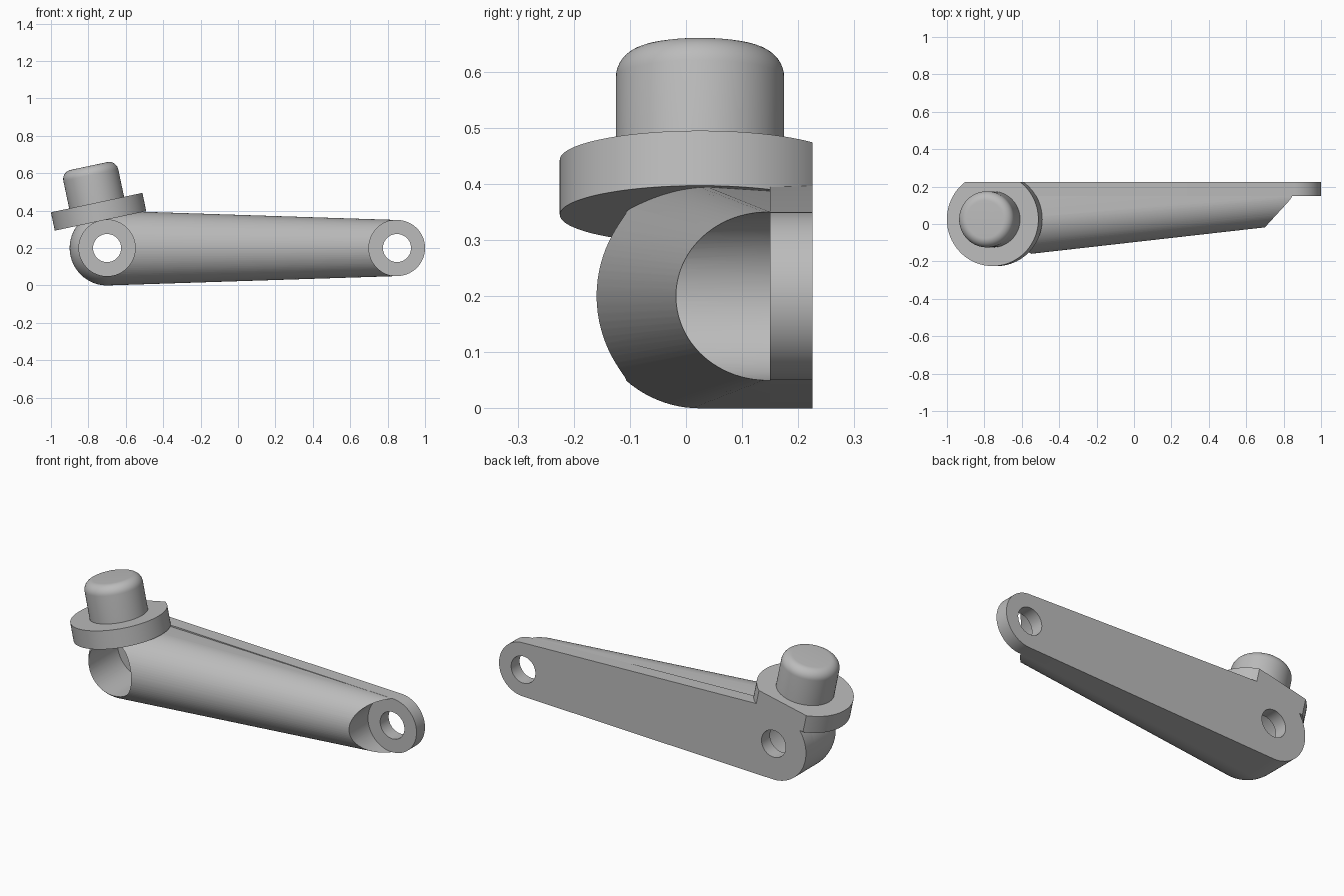
import bpy, bmesh
from math import sin, cos, pi, radians
from mathutils import Matrix, Vector

if "Cube" in bpy.data.objects:
    bpy.data.objects.remove(bpy.data.objects["Cube"])

GREY = (0.5, 0.5, 0.5, 1)
grey = bpy.data.materials.new("plain_grey")
grey.use_nodes = True
grey.diffuse_color = GREY
grey.node_tree.nodes["Principled BSDF"].inputs["Base Color"].default_value = GREY

BACK, FACE, MID = 0.225, 0.15, 0.2     # plate back, plate front, axis height
BIG, SMALL = (-0.7, 0.2), (0.85, 0.15)  # pivot x and end radius
SEG = 96


def finish(bm, name):
    bmesh.ops.recalc_face_normals(bm, faces=bm.faces)
    mesh = bpy.data.meshes.new(name)
    bm.to_mesh(mesh)
    bm.free()
    mesh.materials.append(grey)
    obj = bpy.data.objects.new(name, mesh)
    bpy.context.collection.objects.link(obj)
    return obj


def ring(x, y, r, top=1.0):
    """Circle of points about the y axis; the upper half can be lowered."""
    pts = []
    for i in range(SEG):
        a = 2 * pi * i / SEG
        s = sin(a)
        pts.append((x + r * cos(a), y, MID + r * s * (top if s > 0 else 1)))
    return pts


def hull(name, points):
    bm = bmesh.new()
    for p in points:
        bm.verts.new(p)
    bmesh.ops.convex_hull(bm, input=bm.verts[:])
    bmesh.ops.delete(bm, geom=[v for v in bm.verts if not v.link_faces], context='VERTS')
    bmesh.ops.dissolve_limit(bm, angle_limit=radians(0.05), verts=bm.verts, edges=bm.edges)
    return finish(bm, name)


def front_dome(x, y, r, steps=24):
    pts = []
    for i in range(steps):
        a = pi / 2 * i / steps
        pts += ring(x, y - r * sin(a), r * cos(a))
    return pts + [(x, y - r, MID)]


def bore(obj, x, r, y0, y1):
    """Cut a round hole along y."""
    cutter = hull("cutter", ring(x, y0, r) + ring(x, y1, r))
    cutter.hide_render = True
    mod = obj.modifiers.new("bore", 'BOOLEAN')
    mod.operation, mod.solver, mod.object = 'DIFFERENCE', 'EXACT', cutter
    bpy.context.view_layer.objects.active = obj
    bpy.ops.object.modifier_apply(modifier=mod.name)
    bpy.data.objects.remove(cutter)


def lathe(name, profile, matrix):
    """Spin a (radius, height) profile, place it and trim it at the plate back."""
    bm = bmesh.new()
    verts = [bm.verts.new((r, 0, h)) for r, h in profile]
    edges = [bm.edges.new(pair) for pair in zip(verts, verts[1:])]
    bmesh.ops.spin(bm, geom=verts + edges, cent=(0, 0, 0), axis=(0, 0, 1),
                   angle=2 * pi, steps=SEG)
    bmesh.ops.remove_doubles(bm, verts=bm.verts, dist=1e-5)
    bm.transform(matrix)
    cut = bmesh.ops.bisect_plane(bm, geom=bm.verts[:] + bm.edges[:] + bm.faces[:],
                                 plane_co=(0, BACK, 0), plane_no=(0, 1, 0), clear_outer=True)
    rim = [e for e in cut["geom_cut"] if isinstance(e, bmesh.types.BMEdge)]
    if rim:
        bmesh.ops.holes_fill(bm, edges=rim)
    return finish(bm, name)


# Flat back plate with a hole at each pivot
plate = hull("back_plate", [p for x, r in (BIG, SMALL) for y in (FACE, BACK)
                            for p in ring(x, y, r)])
for x, r in (BIG, SMALL):
    bore(plate, x, 0.075, 0, 1)

# Tapered rounded arm, pocketed around both pivots
arm = hull("tapered_arm", front_dome(BIG[0], 0.025, BIG[1])
           + front_dome(SMALL[0], FACE, SMALL[1])
           + ring(BIG[0], FACE, BIG[1], top=0.955))
for x, r in (BIG, SMALL):
    bore(arm, x, 0.1503, -1, 0.2)

# Tilted round flange and the rounded post on it
tilt = Matrix.Translation((-0.735, 0.025, 0.345)) @ Matrix.Rotation(radians(-12), 4, 'Y')
flange = lathe("pedal_flange", [(0, 0), (0.25, 0), (0.25, 0.1), (0, 0.1)], tilt)
fillet = [(0.1 + 0.05 * cos(a), 0.25 + 0.05 * sin(a))
          for a in (pi / 2 * i / 10 for i in range(11))]
post = lathe("rounded_post", [(0, 0.09), (0.15, 0.09)] + fillet + [(0, 0.3)], tilt)

bpy.ops.object.select_all(action='DESELECT')
for obj in (plate, arm, flange, post):
    obj.select_set(True)
bpy.context.view_layer.objects.active = plate
bpy.ops.object.shade_smooth_by_angle(angle=radians(30))
